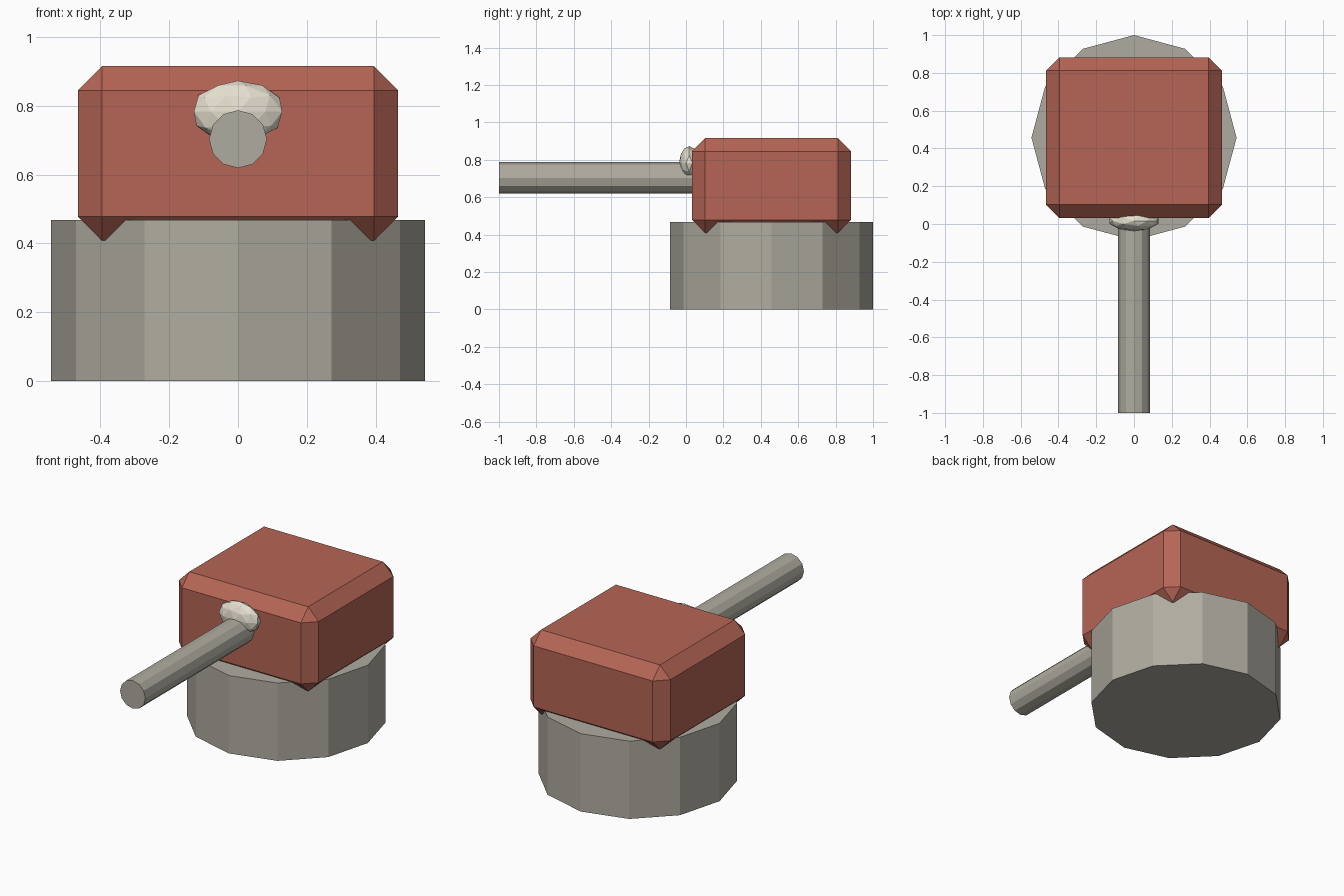
import bpy
import math

if "Cube" in bpy.data.objects:
    bpy.data.objects.remove(bpy.data.objects["Cube"])


def material(name, rgb):
    mat = bpy.data.materials.new(name)
    mat.diffuse_color = (*rgb, 1.0)
    mat.use_nodes = True
    mat.node_tree.nodes["Principled BSDF"].inputs["Base Color"].default_value = mat.diffuse_color
    return mat


RED = material("brick red", (0.46, 0.13, 0.09))
GREY = material("warm grey", (0.43, 0.41, 0.35))
CREAM = material("pale cream", (0.78, 0.74, 0.62))


def finish(name, mat):
    obj = bpy.context.object
    obj.name = name
    obj.data.materials.append(mat)
    return obj


# Twelve-sided base drum
bpy.ops.mesh.primitive_cylinder_add(vertices=12, radius=0.543, depth=0.468,
                                    location=(0, 0.457, 0.234))
finish("base_drum", GREY)

# Chamfered body block, its lower corners overhanging the drum
bpy.ops.mesh.primitive_cube_add(size=1, location=(0, 0.457, 0.6615))
body = finish("body_block", RED)
body.scale = (0.93, 0.85, 0.507)
bpy.ops.object.transform_apply(location=False, rotation=False, scale=True)
bevel = body.modifiers.new("chamfer", 'BEVEL')
bevel.width = 0.07
bevel.segments = 1

# Long barrel running forward from the body
bpy.ops.mesh.primitive_cylinder_add(vertices=12, radius=0.084, depth=1.1,
                                    location=(0, -0.45, 0.703),
                                    rotation=(math.pi / 2, 0, 0))
finish("barrel", GREY)

# Flattened faceted knob above the barrel
bpy.ops.mesh.primitive_ico_sphere_add(subdivisions=2, radius=1,
                                      location=(0, 0.017, 0.783))
knob = finish("knob", CREAM)
knob.scale = (0.135, 0.054, 0.09)
